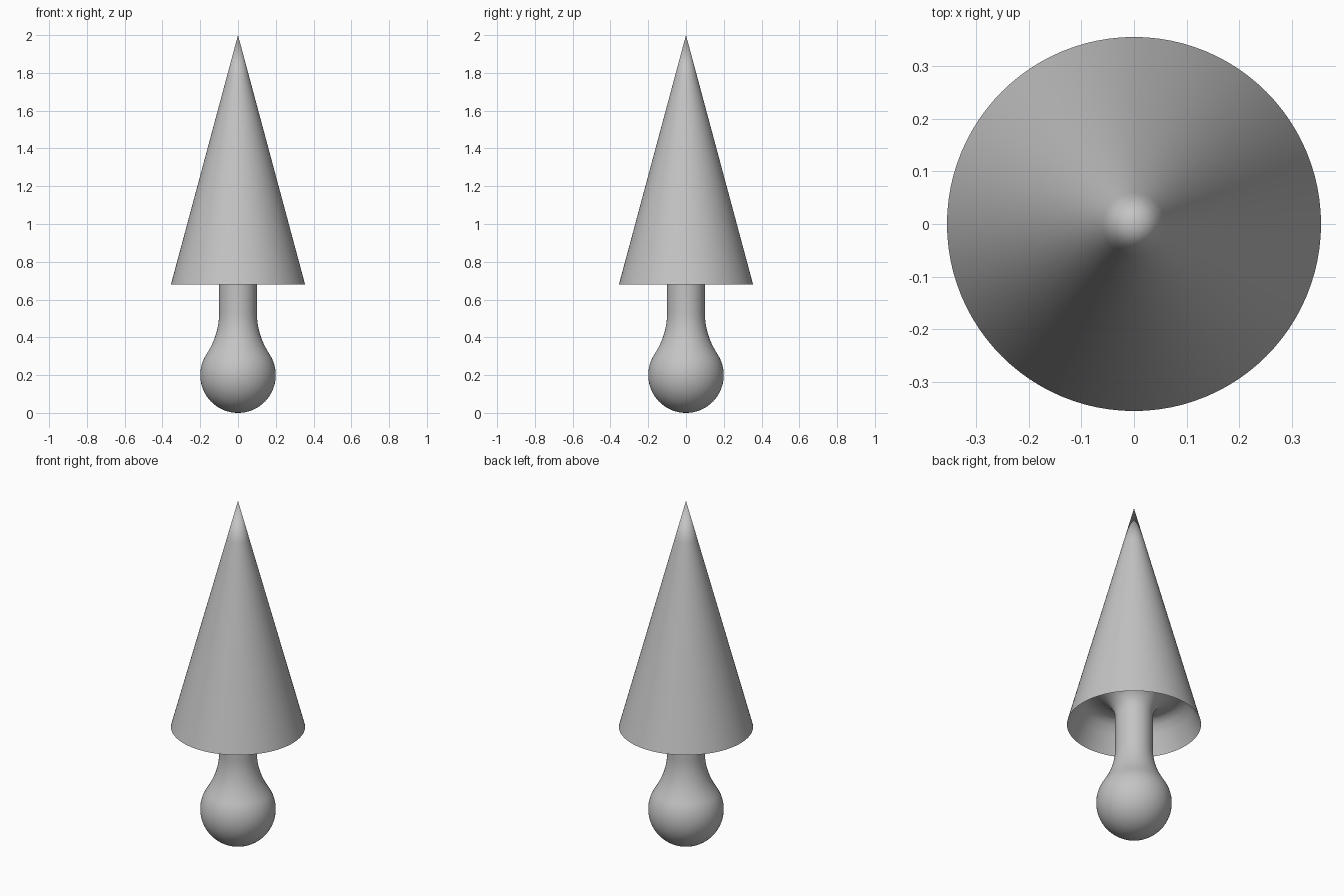
import bpy
import bmesh
import math

cube = bpy.data.objects.get("Cube")
if cube:
    bpy.data.objects.remove(cube, do_unlink=True)

grey = bpy.data.materials.new("plain grey")
grey.use_nodes = True
color = (0.55, 0.55, 0.55, 1)
grey.diffuse_color = color
grey.node_tree.nodes["Principled BSDF"].inputs["Base Color"].default_value = color


def arc(cx, cz, r, start, end, n):
    """Points on a circle in the profile plane, angles in degrees."""
    angles = [math.radians(start + (end - start) * i / n) for i in range(n + 1)]
    return [(cx + r * math.cos(a), cz + r * math.sin(a)) for a in angles]


def lathe(name, profile, steps=96):
    """Spin a radius-height profile round the z axis."""
    bm = bmesh.new()
    verts = [bm.verts.new((r, 0, z)) for r, z in profile]
    edges = [bm.edges.new(pair) for pair in zip(verts, verts[1:])]
    bmesh.ops.spin(bm, geom=verts + edges, cent=(0, 0, 0), axis=(0, 0, 1),
                   angle=math.tau, steps=steps)
    bmesh.ops.remove_doubles(bm, verts=bm.verts, dist=0.0001)
    bmesh.ops.recalc_face_normals(bm, faces=bm.faces)
    mesh = bpy.data.meshes.new(name)
    bm.to_mesh(mesh)
    bm.free()
    mesh.materials.append(grey)
    obj = bpy.data.objects.new(name, mesh)
    bpy.context.collection.objects.link(obj)
    bpy.ops.object.select_all(action="DESELECT")
    obj.select_set(True)
    bpy.context.view_layer.objects.active = obj
    bpy.ops.object.shade_smooth_by_angle(angle=math.radians(40))
    return obj


# Ball end, blended into the stem by a tangent fillet
stem_r, ball_r, fillet_r, neck_z = 0.1, 0.2, 0.39, 0.53
tangent = math.degrees(math.atan2(neck_z - ball_r, stem_r + fillet_r))
profile = arc(0, ball_r, ball_r, -90, tangent, 24)
profile[0] = (0, 0)
profile += arc(stem_r + fillet_r, neck_z, fillet_r, 180 + tangent, 180, 12)[1:]

# Stem flaring out into the hollow under the cone
profile += arc(0.23, 0.72, 0.13, 180, 105, 12)

# Hollow underside, running down to a sharp rim
rim_r, rim_z = 0.355, 0.68
profile += [(0.23, 0.853), (0.26, 0.846), (0.285, 0.825), (0.31, 0.785), (rim_r, rim_z)]

# Outer cone up to the point
rings = 6
profile += [(rim_r * (1 - i / rings), rim_z + (2 - rim_z) * i / rings)
            for i in range(1, rings + 1)]

lathe("cone_on_ball_stem", profile)
